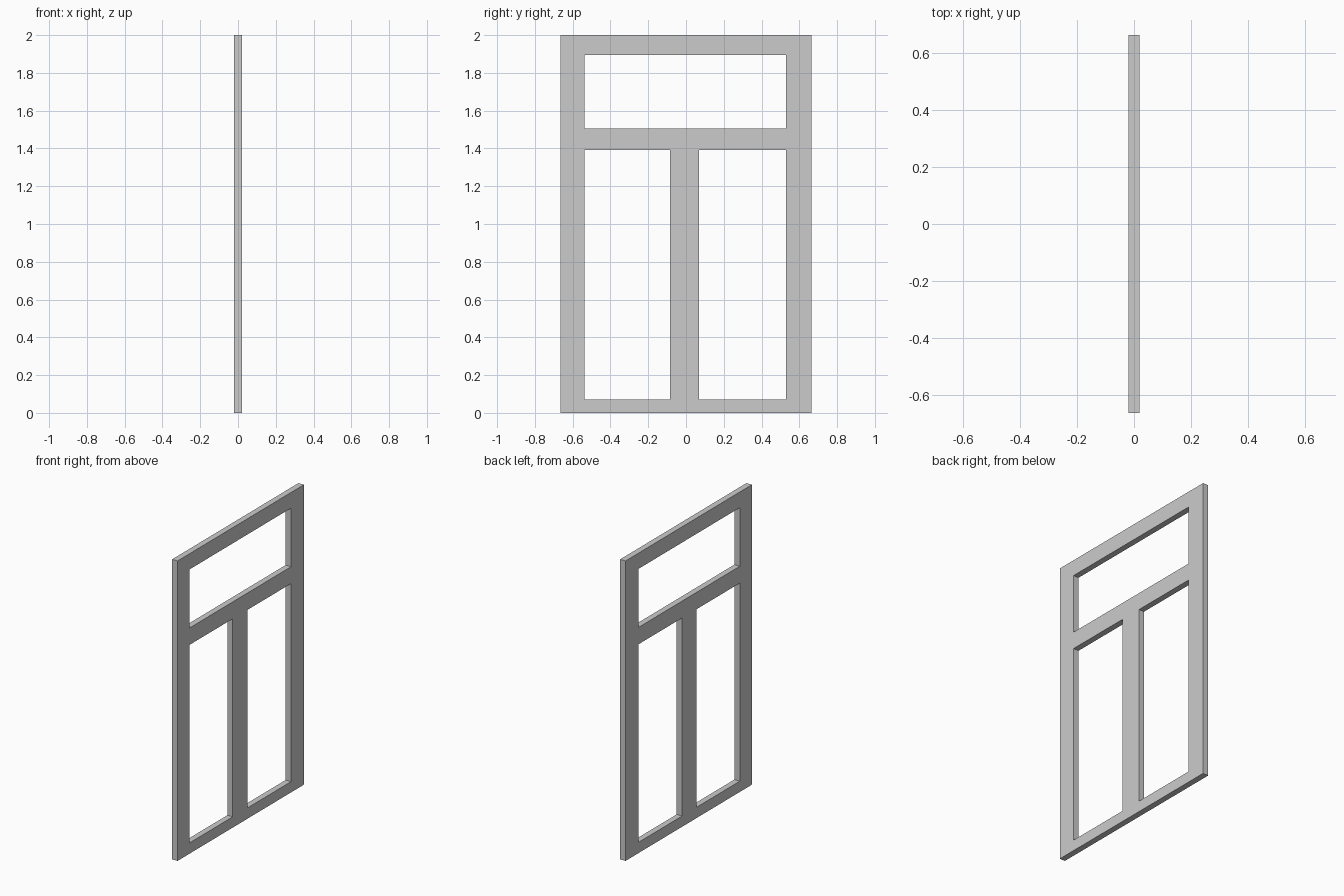
import bpy, bmesh

if "Cube" in bpy.data.objects:
    bpy.data.objects.remove(bpy.data.objects["Cube"])

HALF_T = 0.02
YS = [-0.665, -0.538, -0.084, 0.07, 0.53, 0.665]   # stile and mullion edges
ZS = [0.0, 0.072, 1.392, 1.505, 1.895, 2.0]        # rail edges
# open cells (column, row): two lower panes and one wide upper pane
OPEN = {(1, 1), (3, 1), (1, 3), (2, 3), (3, 3)}

# flat frame outline with pane openings
bm = bmesh.new()
grid = [[bm.verts.new((-HALF_T, y, z)) for z in ZS] for y in YS]
for i in range(len(YS) - 1):
    for j in range(len(ZS) - 1):
        if (i, j) not in OPEN:
            bm.faces.new((grid[i][j], grid[i][j + 1],
                          grid[i + 1][j + 1], grid[i + 1][j]))

# give the frame its thickness
ext = bmesh.ops.extrude_face_region(bm, geom=bm.faces[:], use_keep_orig=True)
verts = [g for g in ext["geom"] if isinstance(g, bmesh.types.BMVert)]
bmesh.ops.translate(bm, verts=verts, vec=(2 * HALF_T, 0, 0))
bmesh.ops.delete(bm, geom=[v for v in bm.verts if not v.link_faces], context='VERTS')
bmesh.ops.recalc_face_normals(bm, faces=bm.faces[:])

mesh = bpy.data.meshes.new("window_frame")
bm.to_mesh(mesh)
bm.free()
bpy.context.collection.objects.link(bpy.data.objects.new("window_frame", mesh))
